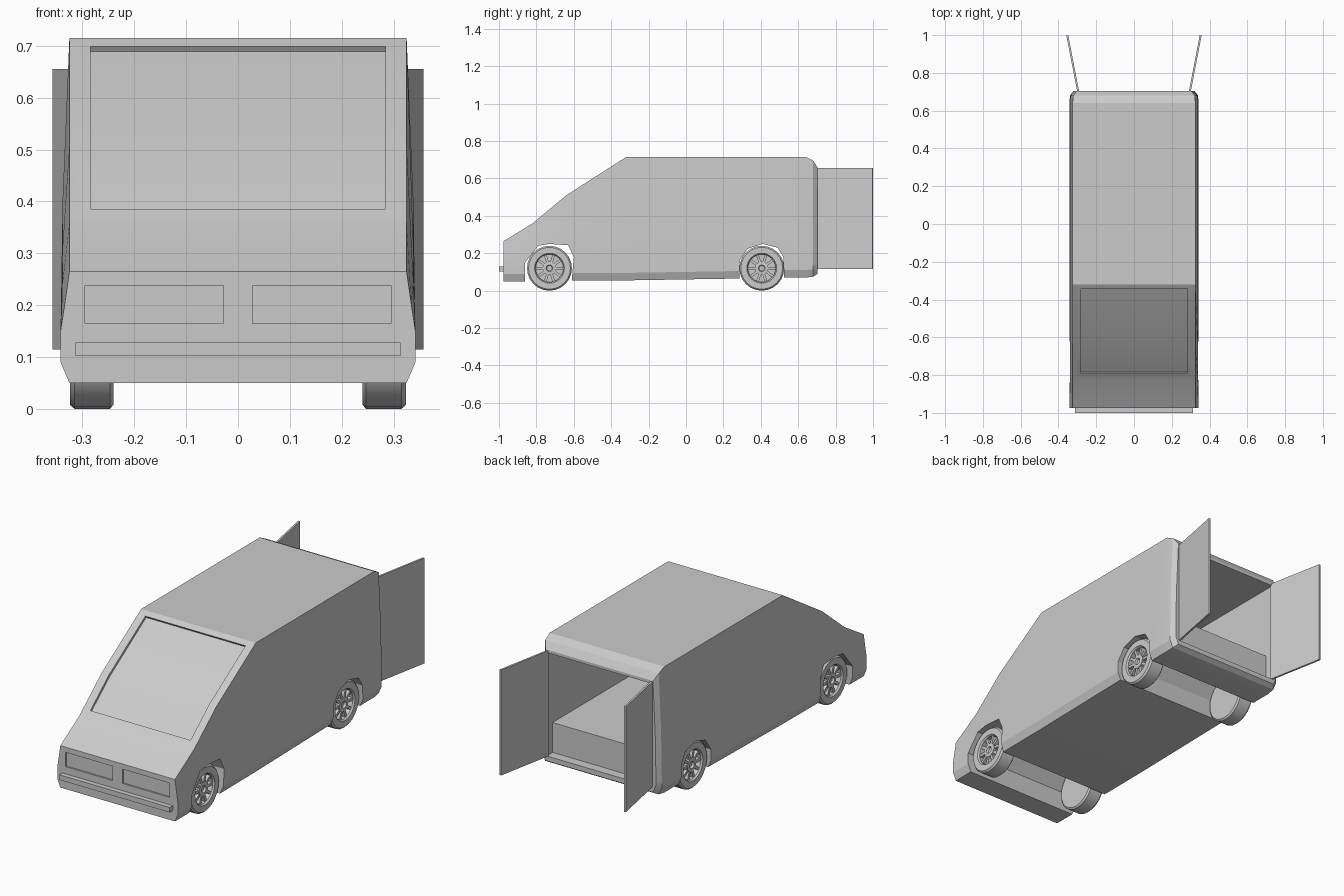
import bpy, bmesh
from math import sin, cos, pi, atan2, hypot
from mathutils import Matrix, Vector

if "Cube" in bpy.data.objects:
    bpy.data.objects.remove(bpy.data.objects["Cube"])


def finish(bm, name):
    bmesh.ops.recalc_face_normals(bm, faces=bm.faces)
    me = bpy.data.meshes.new(name)
    bm.to_mesh(me)
    bm.free()
    ob = bpy.data.objects.new(name, me)
    bpy.context.collection.objects.link(ob)
    return ob


def loft(bm, rings, cap=True):
    vs = [[bm.verts.new(p) for p in r] for r in rings]
    n = len(vs[0])
    for a, b in zip(vs, vs[1:]):
        for i in range(n):
            j = (i + 1) % n
            bm.faces.new((a[i], a[j], b[j], b[i]))
    if cap:
        bm.faces.new(vs[0])
        bm.faces.new(vs[-1])


def prism(name, pts, x0, x1):
    bm = bmesh.new()
    loft(bm, [[(x, y, z) for y, z in pts] for x in (x0, x1)])
    return finish(bm, name)


def rect(y0, y1, z0, z1):
    return [(y0, z0), (y1, z0), (y1, z1), (y0, z1)]


def smooth(ob, angle):
    bpy.ops.object.select_all(action='DESELECT')
    ob.select_set(True)
    bpy.context.view_layer.objects.active = ob
    bpy.ops.object.shade_smooth_by_angle(angle=angle)


# van body: cross-sections (y, bottom, top, narrowing) lofted front to back
stations = [(-.975, .05, .265, 0), (-.82, .05, .36, 0), (-.64, .053, .51, 0),
            (-.32, .055, .715, 0), (.28, .065, .715, 0), (.56, .07, .715, 0),
            (.64, .07, .715, 0), (.68, .075, .695, .003), (.703, .09, .66, .02)]
rings = []
for y, zb, zt, d in stations:
    wm = .334 if y < -.9 else .338
    half = [(.325, zb), (.342, zb + .04), (.342, .15),
            (wm, .15 + .45 * (zt - .15)), (.325, zt)]
    half = [(x - d, z) for x, z in half]
    rings.append([(x, y, z) for x, z in half] + [(-x, y, z) for x, z in reversed(half)])
bm = bmesh.new()
loft(bm, rings)
body = finish(bm, "van_body")

# cutters: wheel arches, cargo space with raised floor, windscreen and headlight recesses
glass = [(-.79, .385), (-.64, .51), (-.345, .699)]
cutters = [
    prism("front_arch_cutter", [(-.86, -.05), (-.86, .15), (-.79, .24), (-.73, .25),
                                (-.63, .243), (-.6, .18), (-.62, -.05)], -.5, .5),
    prism("rear_arch_cutter", [(.285, -.05), (.285, .16), (.33, .225), (.41, .25),
                               (.49, .23), (.52, .18), (.53, -.05)], -.5, .5),
    prism("cargo_cutter", [(.8, .115), (.8, .645), (-.3, .645), (-.72, .38),
                           (-.72, .268), (.655, .268), (.655, .115)], -.298, .298),
    prism("windscreen_cutter", [(y + .007, z - .01) for y, z in glass]
          + [(y - .04, z + .057) for y, z in reversed(glass)], -.284, .284)]
for s in (-1, 1):
    cutters.append(prism("headlight_cutter", rect(-1.05, -.967, .165, .238), s * .028, s * .295))
bpy.context.view_layer.objects.active = body
for c in cutters:
    m = body.modifiers.new(c.name, 'BOOLEAN')
    m.object, m.operation, m.solver = c, 'DIFFERENCE', 'EXACT'
    bpy.ops.object.modifier_apply(modifier=m.name)
for c in cutters:
    bpy.data.objects.remove(c)
smooth(body, .4)

# front bumper bar
prism("front_bumper", rect(-1, -.97, .102, .128), -.313, .313)

# open rear doors
for s, side in ((-1, "left"), (1, "right")):
    a, b = Vector((s * .295, .698)), Vector((s * .353, .999))
    d = b - a
    bm = bmesh.new()
    bmesh.ops.create_cube(bm, size=1, matrix=Matrix.Translation(((a.x + b.x) / 2, (a.y + b.y) / 2, .385))
                          @ Matrix.Rotation(atan2(d.y, d.x), 4, 'Z')
                          @ Matrix.Diagonal((d.length, .01, .54, 1)))
    finish(bm, side + "_rear_door")


def lathe(bm, prof, s, y, n):
    loft(bm, [[(s * x, y + r * cos(2 * pi * i / n), .12 + r * sin(2 * pi * i / n))
               for i in range(n)] for x, r in prof])


# wheels: tyre with dished rim, hub and ten spokes
for s, side in ((-1, "left"), (1, "right")):
    for y, end in ((-.73, "front"), (.405, "rear")):
        bm = bmesh.new()
        lathe(bm, [(.24, .112), (.247, .12), (.315, .12), (.324, .112), (.324, .08),
                   (.316, .074), (.29, .074)], s, y, 24)
        lathe(bm, [(.285, .036), (.316, .036), (.318, .018), (.308, .014)], s, y, 20)
        for k in range(10):
            bmesh.ops.create_cube(bm, size=1, matrix=Matrix.Translation((s * .302, y, .12))
                                  @ Matrix.Rotation(2 * pi * k / 10, 4, 'X')
                                  @ Matrix.Translation((0, .055, 0))
                                  @ Matrix.Diagonal((.022, .046, .014, 1)))
        smooth(finish(bm, f"{end}_{side}_wheel"), .5)
